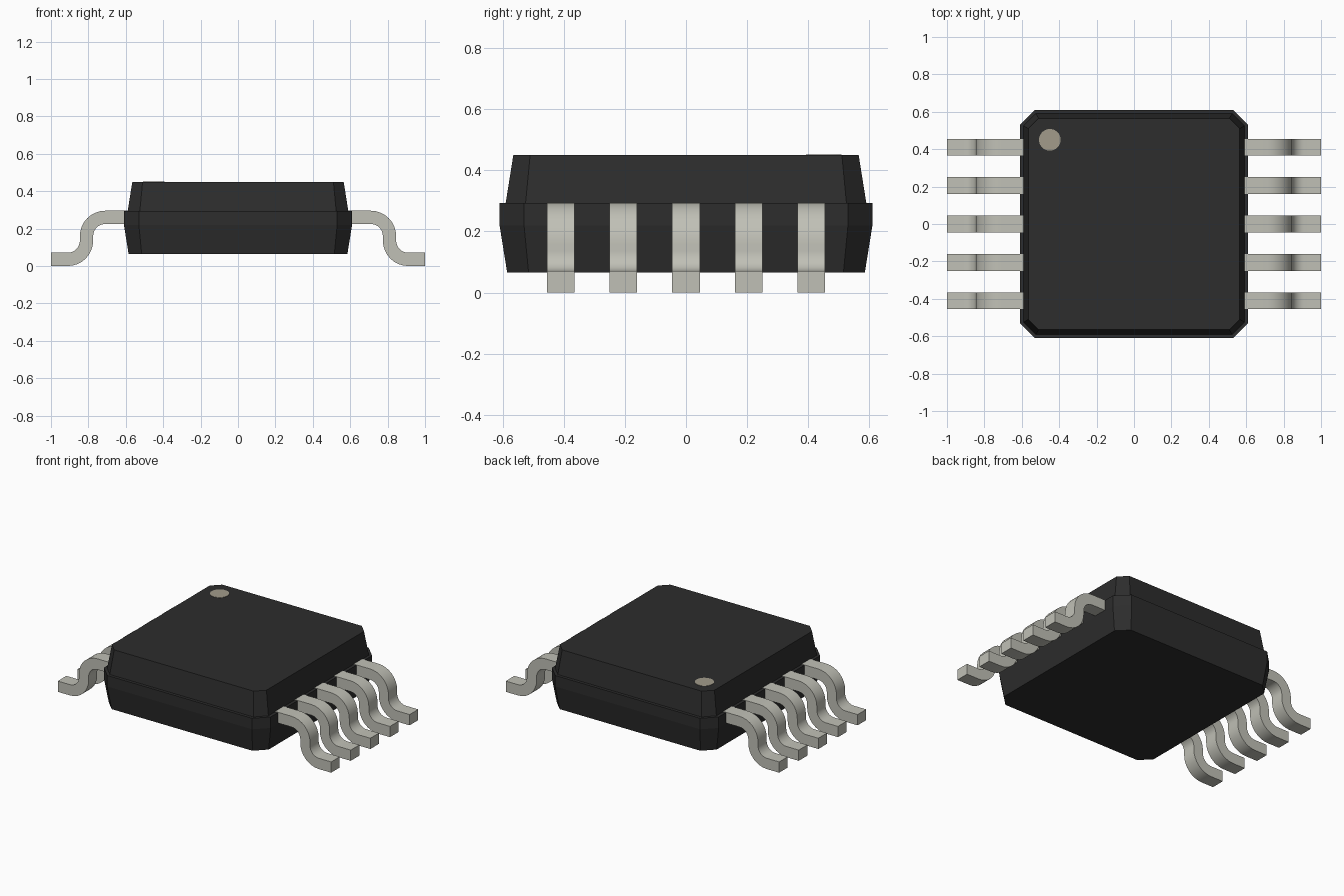
import bpy, bmesh
from math import pi, sin, cos, radians

if "Cube" in bpy.data.objects:
    bpy.data.objects.remove(bpy.data.objects["Cube"])


def material(name, color):
    m = bpy.data.materials.new(name)
    m.diffuse_color = (*color, 1)
    m.use_nodes = True
    m.node_tree.nodes["Principled BSDF"].inputs["Base Color"].default_value = m.diffuse_color
    return m


black = material("black_plastic", (0.026, 0.026, 0.026))
metal = material("lead_metal", (0.53, 0.53, 0.47))
tan = material("marker_tan", (0.36, 0.33, 0.26))


def finish(name, bm, mat):
    bmesh.ops.recalc_face_normals(bm, faces=bm.faces)
    me = bpy.data.meshes.new(name)
    bm.to_mesh(me)
    bm.free()
    me.materials.append(mat)
    ob = bpy.data.objects.new(name, me)
    bpy.context.collection.objects.link(ob)
    return ob


# Package body: stacked chamfered squares (half width, chamfer start, z)
bm = bmesh.new()
previous = None
for w, c, z in [(0.585, 0.515, 0.065), (0.61, 0.53, 0.22), (0.61, 0.53, 0.293),
                (0.59, 0.525, 0.293), (0.565, 0.51, 0.45)]:
    ring = [bm.verts.new((x, y, z)) for x, y in
            [(w, -c), (w, c), (c, w), (-c, w), (-w, c), (-w, -c), (-c, -w), (c, -w)]]
    if previous:
        for i in range(8):
            j = (i + 1) % 8
            bm.faces.new((previous[i], previous[j], ring[j], ring[i]))
    else:
        bm.faces.new(ring[::-1])
    previous = ring
bm.faces.new(previous)
finish("package_body", bm, black)

# Pin one marker: thin disc on the top face
bm = bmesh.new()
bmesh.ops.create_cone(bm, cap_ends=True, segments=32, radius1=0.058, radius2=0.058, depth=0.006)
bmesh.ops.translate(bm, verts=bm.verts, vec=(-0.45, 0.45, 0.449))
finish("pin_one_marker", bm, tan)


# Gull-wing lead profile: S-bend centre line with its normal, in x and z
def arc(cx, cz, r, a0, a1, sign, n=8):
    pts = []
    for i in range(n + 1):
        a = radians(a0 + (a1 - a0) * i / n)
        pts.append((cx + r * cos(a), cz + r * sin(a), sign * cos(a), sign * sin(a)))
    return pts


R, T, W = 0.1, 0.0355, 0.045
path = [(0.585, 0.26, 0, 1)]
path += arc(0.71, 0.16, R, 90, 0, 1)
path += arc(0.91, 0.1355, R, 180, 270, -1)
path += [(1.0, 0.0355, 0, 1)]

bm = bmesh.new()
previous = None
for x, z, nx, nz in path:
    ring = [bm.verts.new((x + s * T * nx, y, z + s * T * nz))
            for s, y in [(1, -W), (1, W), (-1, W), (-1, -W)]]
    if previous:
        for i in range(4):
            j = (i + 1) % 4
            bm.faces.new((previous[i], previous[j], ring[j], ring[i]))
    else:
        bm.faces.new(ring)
    previous = ring
bm.faces.new(previous)
lead = finish("lead_right_1", bm, metal)
bpy.context.view_layer.objects.active = lead
lead.select_set(True)
bpy.ops.object.shade_smooth_by_angle(angle=radians(30))

# Five leads per side; the left row is the right row turned half round
for side, turn in (("right", 0), ("left", pi)):
    for i in range(5):
        if side == "right" and i == 0:
            ob = lead
        else:
            ob = lead.copy()
            ob.name = f"lead_{side}_{i + 1}"
            bpy.context.collection.objects.link(ob)
        ob.location.y = (i - 2) * 0.205
        ob.rotation_euler.z = turn
